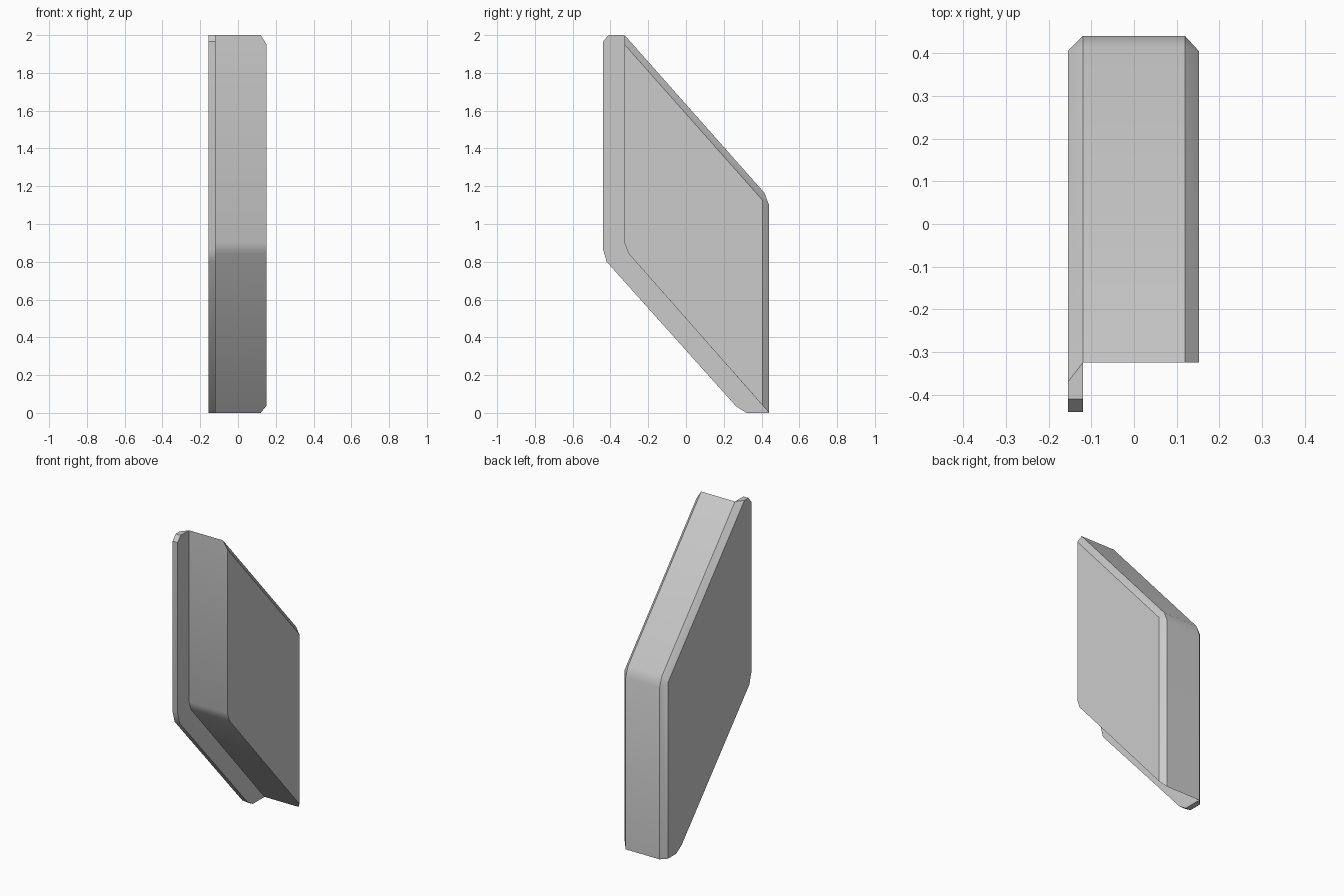
import bpy
import bmesh
import math

cube = bpy.data.objects.get("Cube")
if cube:
    bpy.data.objects.remove(cube, do_unlink=True)

grey = bpy.data.materials.new("plain grey")
grey.use_nodes = True
colour = (0.6, 0.6, 0.6, 1)
grey.diffuse_color = colour
grey.node_tree.nodes["Principled BSDF"].inputs["Base Color"].default_value = colour


def loft(name, sections, cap_start=True):
    """Skin (x, [(y, z), ...]) sections along x and close the ends."""
    bm = bmesh.new()
    rings = [[bm.verts.new((x, y, z)) for y, z in pts] for x, pts in sections]
    for a, b in zip(rings, rings[1:]):
        for i in range(len(a)):
            j = (i + 1) % len(a)
            bm.faces.new((a[i], a[j], b[j], b[i]))
    if cap_start:
        bm.faces.new(rings[0][::-1])
    bm.faces.new(rings[-1])
    bmesh.ops.remove_doubles(bm, verts=bm.verts, dist=0.0005)
    bmesh.ops.recalc_face_normals(bm, faces=bm.faces)
    mesh = bpy.data.meshes.new(name)
    bm.to_mesh(mesh)
    bm.free()
    mesh.materials.append(grey)
    obj = bpy.data.objects.new(name, mesh)
    bpy.context.collection.objects.link(obj)
    bpy.ops.object.select_all(action='DESELECT')
    obj.select_set(True)
    bpy.context.view_layer.objects.active = obj
    bpy.ops.object.shade_smooth_by_angle(angle=math.radians(30))
    return obj


# Outline points shared by both parts
back_outer = [(0.44, 1.1), (0.415, 1.165)]
back_inner = [(0.405, 1.126)] * 2   # rounded corner closes to one point

# Thick slanted body, chamfered towards its outer face
front_edge = [(-0.325, 0.90), (-0.305, 0.845)]
body = [(-0.325, 2.0)] + front_edge + [(0.44, 0.0)] + back_outer
body_face = [(-0.325, 1.95)] + front_edge + [(0.405, 0.04)] + back_inner
loft("slanted_body", [(-0.12, body), (0.12, body), (0.152, body_face)], cap_start=False)

# Thin flange that overhangs the body at the front and below
lip = [(-0.44, 1.965), (-0.44, 0.87), (-0.42, 0.80), (0.265, 0.035), (0.32, 0.0)]
flange = lip + [(0.44, 0.0)] + back_outer + [(-0.325, 2.0), (-0.41, 2.0)]
flange_face = lip + [(0.405, 0.0)] + back_inner + [(-0.37, 2.0), (-0.41, 2.0)]
loft("side_flange", [(-0.155, flange_face), (-0.12, flange)])
